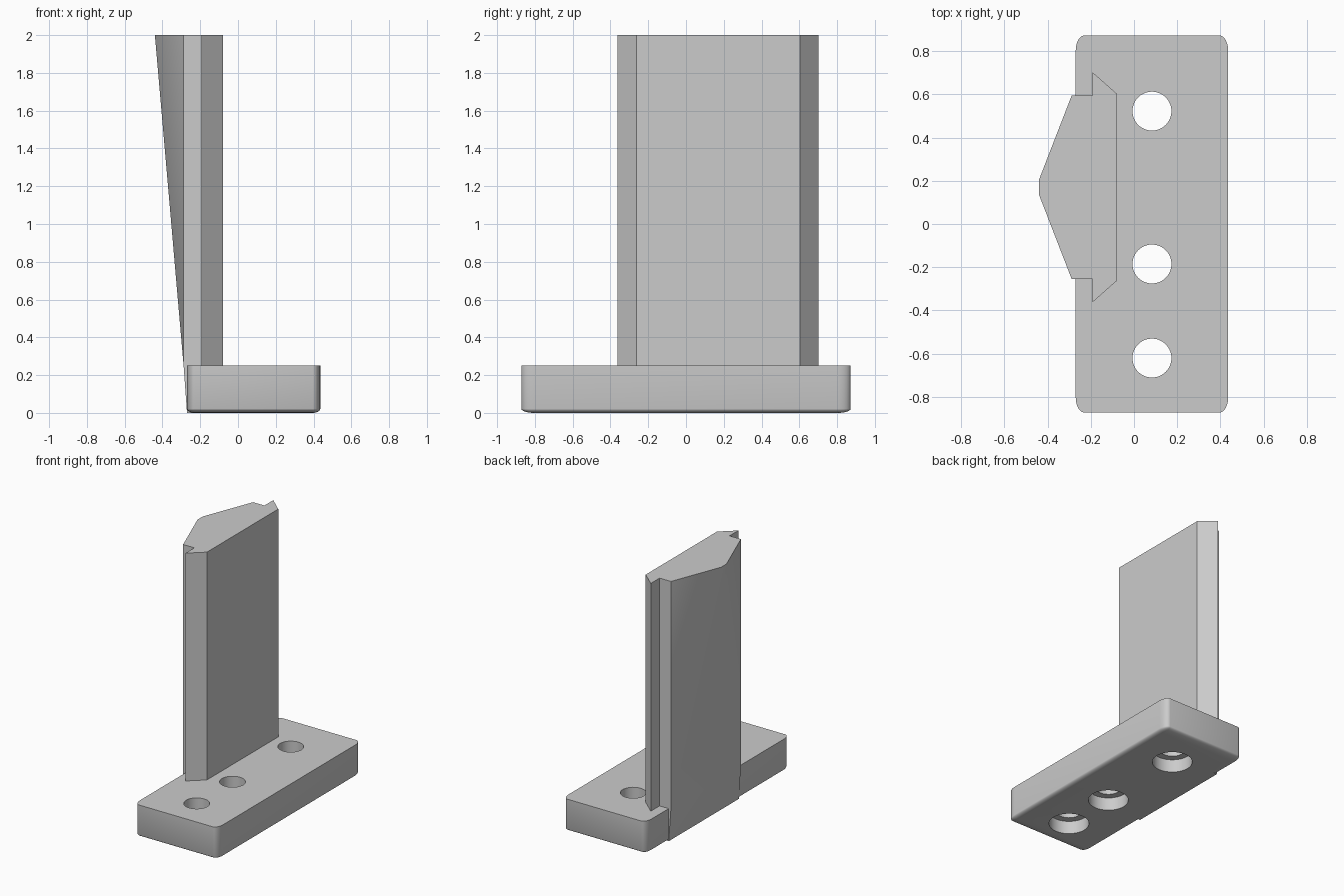
import bpy, bmesh, math
from mathutils import Vector

if "Cube" in bpy.data.objects:
    bpy.data.objects.remove(bpy.data.objects["Cube"])

grey = bpy.data.materials.new("plain grey")
grey.use_nodes = True
GREY = (0.6, 0.6, 0.6, 1)
grey.diffuse_color = GREY
grey.node_tree.nodes["Principled BSDF"].inputs["Base Color"].default_value = GREY


def make_object(name, bm):
    bmesh.ops.recalc_face_normals(bm, faces=bm.faces)
    mesh = bpy.data.meshes.new(name)
    bm.to_mesh(mesh)
    bm.free()
    mesh.materials.append(grey)
    obj = bpy.data.objects.new(name, mesh)
    bpy.context.collection.objects.link(obj)
    return obj


def combine(target, other, operation):
    mod = target.modifiers.new(operation.title(), 'BOOLEAN')
    mod.operation, mod.object, mod.solver = operation, other, 'EXACT'
    bpy.context.view_layer.objects.active = target
    bpy.ops.object.modifier_apply(modifier=mod.name)
    bpy.data.objects.remove(other)


# Base block: every edge but the top rim is rounded, with stretched radii
TOP = 0.25
radii = Vector((0.04, 0.07, 0.022))
size = Vector((0.705, 1.744, TOP))
bm = bmesh.new()
bmesh.ops.create_cube(bm, size=1)
bmesh.ops.scale(bm, vec=[s / r for s, r in zip(size, radii)], verts=bm.verts)
rounded = [e for e in bm.edges if not all(v.co.z > 0 for v in e.verts)]
bmesh.ops.bevel(bm, geom=rounded, offset=1, segments=6, profile=0.5,
                affect='EDGES', clamp_overlap=True)
bmesh.ops.scale(bm, vec=radii, verts=bm.verts)
bmesh.ops.translate(bm, vec=(0.083, 0, TOP / 2), verts=bm.verts)
bracket = make_object("mounting_bracket", bm)

# Upright plate: undercut flanges and a back that swells towards the top
MID, HALF = 0.17, 0.425


def section(z, back, ridge, ridge_half):
    half = [(-0.08, 0.433), (-0.192, 0.532), (-0.192, HALF),
            (back, HALF), (ridge, ridge_half)]
    full = half + [(x, -y) for x, y in reversed(half)]
    return [(x, MID + y, z) for x, y in full]


bm = bmesh.new()
rings = [[bm.verts.new(p) for p in section(*s)] for s in (
    (0, -0.27, -0.27, HALF), (TOP, -0.288, -0.288, HALF), (2, -0.288, -0.44, 0.033))]
for low, high in zip(rings, rings[1:]):
    for i in range(len(low)):
        j = (i + 1) % len(low)
        bm.faces.new((low[i], low[j], high[j], high[i]))
bm.faces.new(rings[0])
bm.faces.new(rings[-1])
bmesh.ops.remove_doubles(bm, verts=bm.verts, dist=0.0005)
combine(bracket, make_object("upright_plate", bm), 'UNION')

# Bolt holes, each counterbored from below
for y in (0.522, -0.185, -0.62):
    for radius, low, high in ((0.09, -0.1, 0.4), (0.142, -0.1, 0.1)):
        bm = bmesh.new()
        bmesh.ops.create_cone(bm, cap_ends=True, segments=48, radius1=radius,
                              radius2=radius, depth=high - low)
        bmesh.ops.translate(bm, vec=(0.083, y, (low + high) / 2), verts=bm.verts)
        combine(bracket, make_object("bolt_hole", bm), 'DIFFERENCE')

bpy.ops.object.select_all(action='DESELECT')
bracket.select_set(True)
bpy.context.view_layer.objects.active = bracket
bpy.ops.object.shade_smooth_by_angle(angle=math.radians(30))
